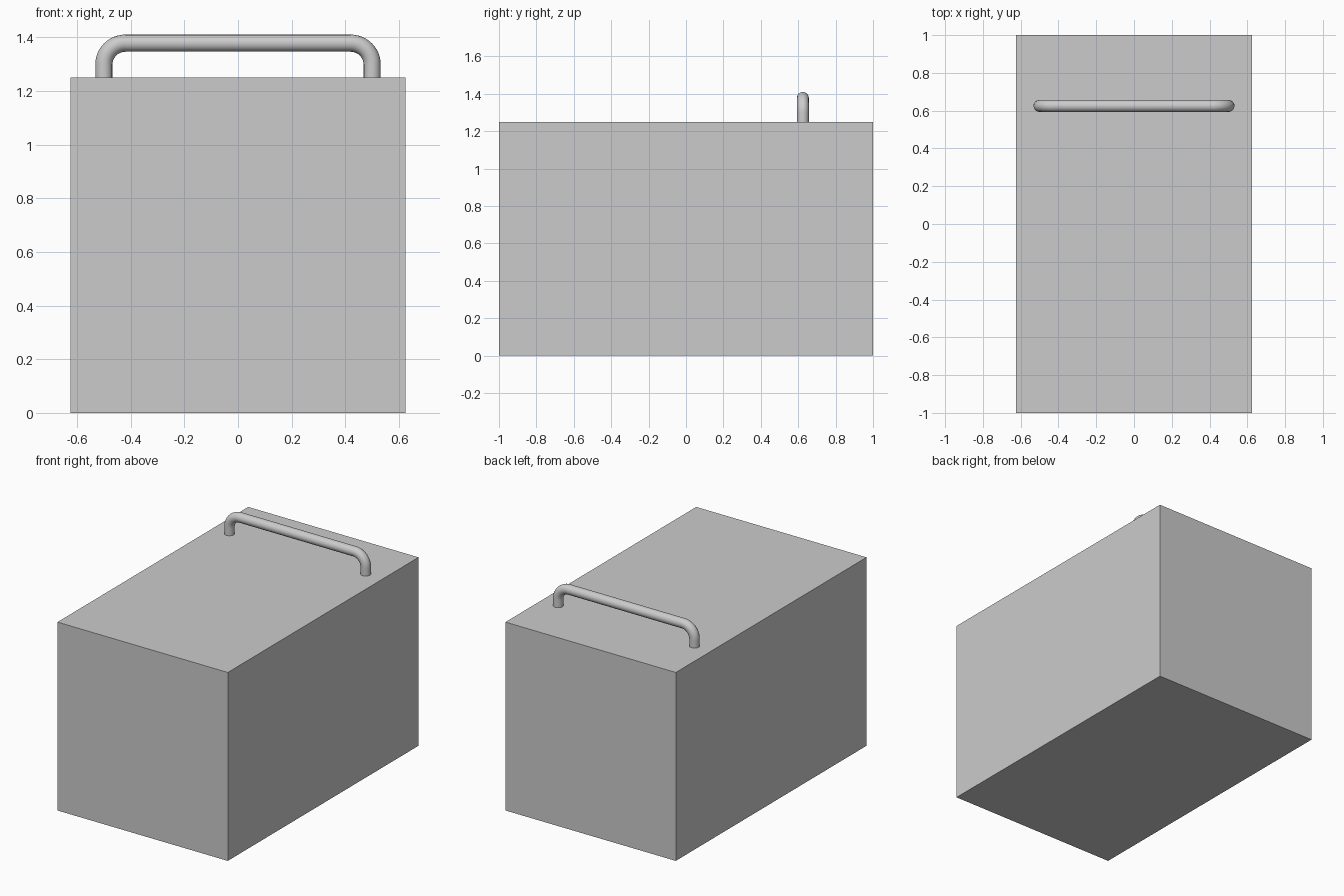
import bpy
from math import sin, cos, pi, radians

if "Cube" in bpy.data.objects:
    bpy.data.objects.remove(bpy.data.objects["Cube"])

# Main body: plain rectangular block standing on z = 0
W, D, H = 1.25, 2.0, 1.25
bpy.ops.mesh.primitive_cube_add(size=1, location=(0, 0, H / 2))
body = bpy.context.object
body.name = "body"
body.scale = (W, D, H)
bpy.ops.object.transform_apply(location=False, rotation=False, scale=True)

# Handle: round bar swept along a path with two rounded corners
HALF, TOP, BEND, TUBE, Y = 0.5, 1.378, 0.08, 0.032, 0.625
STEPS = 12
corner = [(HALF - BEND + BEND * cos(a), TOP - BEND + BEND * sin(a))
          for a in (i * pi / 2 / STEPS for i in range(STEPS + 1))]
right = [(HALF, H)] + corner
path = right + [(-x, z) for x, z in reversed(right)]

curve = bpy.data.curves.new("handle", "CURVE")
curve.dimensions = "3D"
curve.bevel_depth = TUBE
curve.bevel_resolution = 6
curve.use_fill_caps = True
spline = curve.splines.new("POLY")
spline.points.add(len(path) - 1)
for point, (x, z) in zip(spline.points, path):
    point.co = (x, Y, z, 1)
handle = bpy.data.objects.new("handle", curve)
bpy.context.collection.objects.link(handle)

bpy.ops.object.select_all(action="DESELECT")
handle.select_set(True)
bpy.context.view_layer.objects.active = handle
bpy.ops.object.convert(target="MESH")
bpy.ops.object.shade_smooth_by_angle(angle=radians(40))
